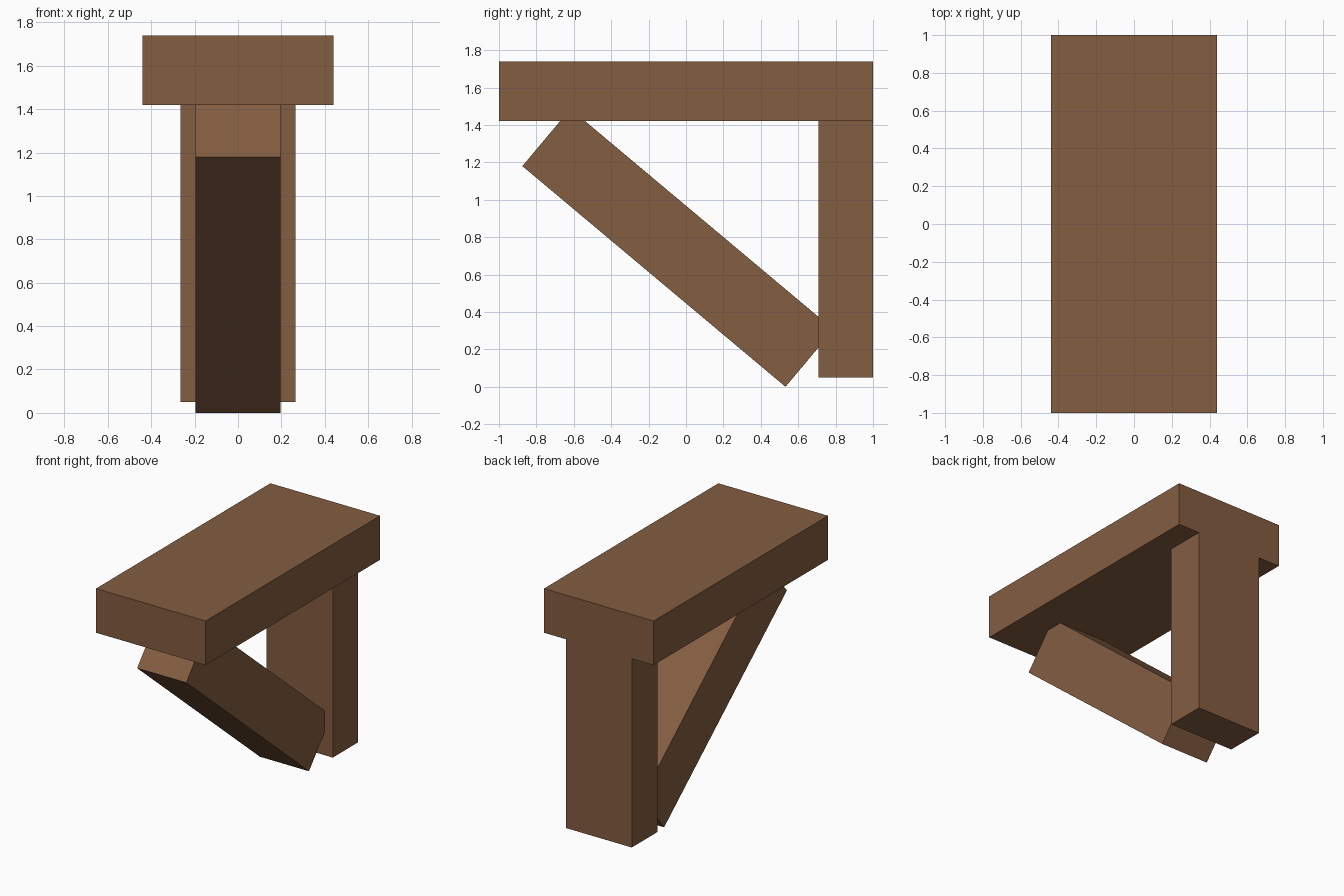
import bpy, math
from mathutils import Vector

if "Cube" in bpy.data.objects:
    bpy.data.objects.remove(bpy.data.objects["Cube"])

wood = bpy.data.materials.new("brown_wood")
wood.diffuse_color = (0.23, 0.11, 0.053, 1)
wood.use_nodes = True
wood.node_tree.nodes["Principled BSDF"].inputs["Base Color"].default_value = wood.diffuse_color


def beam(name, size, center, tilt=0.0):
    """Rectangular timber, optionally tilted about the x axis."""
    bpy.ops.mesh.primitive_cube_add(size=1, location=center, rotation=(tilt, 0, 0))
    ob = bpy.context.object
    ob.name = name
    ob.scale = size
    bpy.ops.object.transform_apply(location=False, rotation=False, scale=True)
    ob.data.materials.append(wood)
    return ob


# Horizontal top beam
beam("top_beam", (0.88, 2.0, 0.32), (0, 0, 1.58))

# Wall post under the back end
beam("wall_post", (0.53, 0.292, 1.37), (0, 0.854, 0.735))

# Diagonal brace, its ends sunk into the beam and the post
low, high = Vector((0, 0.532, 0.0)), Vector((0, -0.875, 1.18))
run = high - low
depth = 0.40
normal = Vector((0, run.z, -run.y)).normalized()
beam("diagonal_brace", (0.394, run.length, depth),
     (low + high) / 2 + normal * depth / 2, math.atan2(run.z, run.y) - math.pi)
